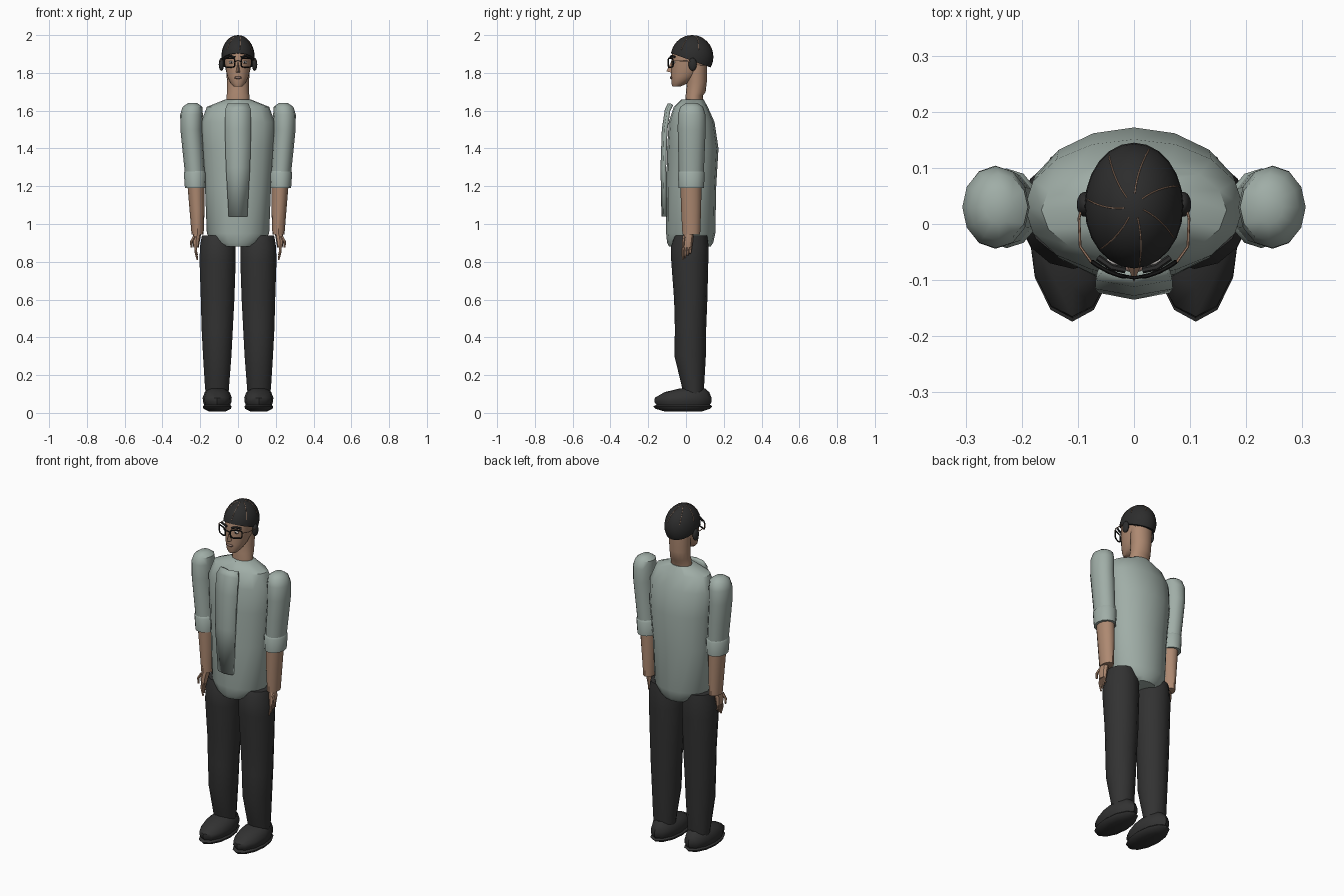
import bpy, bmesh
from math import sin, cos, pi, radians, sqrt
from mathutils import Vector

cube = bpy.data.objects.get("Cube")
if cube:
    bpy.data.objects.remove(cube)


def material(name, r, g, b):
    m = bpy.data.materials.new(name)
    m.use_nodes = True
    m.diffuse_color = (r, g, b, 1)
    m.node_tree.nodes["Principled BSDF"].inputs["Base Color"].default_value = (r, g, b, 1)
    return m


SHIRT = material("grey_green_cloth", .35, .42, .385)
SKIN = material("tan_skin", .42, .25, .165)
TROUSER = material("charcoal_cloth", .032, .032, .032)
HAIR = material("dark_hair", .026, .026, .026)
FRAME = material("black_plastic", .008, .008, .008)
LIP = material("muted_lip", .27, .17, .14)
WHITE = material("eye_white", .55, .52, .5)


def finish(ob, mat, angle=40):
    ob.data.materials.append(mat)
    bpy.ops.object.select_all(action='DESELECT')
    ob.select_set(True)
    bpy.context.view_layer.objects.active = ob
    if ob.type == 'CURVE':
        bpy.ops.object.convert(target='MESH')
    bpy.ops.object.shade_smooth_by_angle(angle=radians(angle))
    return ob


def from_bmesh(name, bm, mat, angle=40):
    bmesh.ops.recalc_face_normals(bm, faces=bm.faces)
    me = bpy.data.meshes.new(name)
    bm.to_mesh(me)
    bm.free()
    ob = bpy.data.objects.new(name, me)
    bpy.context.collection.objects.link(ob)
    return finish(ob, mat, angle)


def loft(name, rings, mat, side=1, sides=12, angle=40):
    """Closed skin through ellipses given as (z, cx, cy, rx, ry)."""
    bm = bmesh.new()
    loops = []
    for z, cx, cy, rx, ry in rings:
        turn = [2 * pi * i / sides for i in range(sides)]
        loops.append([bm.verts.new((side * (cx + rx * sin(t)), cy - ry * cos(t), z)) for t in turn])
    for a, b in zip(loops, loops[1:]):
        for i in range(sides):
            j = (i + 1) % sides
            bm.faces.new((a[i], a[j], b[j], b[i]))
    bm.faces.new(loops[0])
    bm.faces.new(loops[-1])
    return from_bmesh(name, bm, mat, angle)


def tube(name, points, radius, mat, side=1, cyclic=False, taper=1):
    cu = bpy.data.curves.new(name, 'CURVE')
    cu.dimensions = '3D'
    cu.bevel_depth = radius
    cu.bevel_resolution = 1
    cu.use_fill_caps = True
    sp = cu.splines.new('POLY')
    sp.points.add(len(points) - 1)
    for i, (p, (x, y, z)) in enumerate(zip(sp.points, points)):
        p.co = (side * x, y, z, 1)
        p.radius = 1 + (taper - 1) * i / (len(points) - 1)
    sp.use_cyclic_u = cyclic
    ob = bpy.data.objects.new(name, cu)
    bpy.context.collection.objects.link(ob)
    return finish(ob, mat)


def ball(name, centre, radii, mat, cut=None):
    """Ellipsoid, optionally trimmed below a plane (point, normal)."""
    bm = bmesh.new()
    bmesh.ops.create_uvsphere(bm, u_segments=24, v_segments=16, radius=1)
    for v in bm.verts:
        v.co = Vector(c + r * k for c, r, k in zip(centre, radii, v.co))
    if cut:
        bmesh.ops.bisect_plane(bm, geom=bm.verts[:] + bm.edges[:] + bm.faces[:],
                               plane_co=cut[0], plane_no=cut[1], clear_inner=True)
        bmesh.ops.holes_fill(bm, edges=[e for e in bm.edges if e.is_boundary])
    return from_bmesh(name, bm, mat)


# Shirt body
loft("shirt_body", [
    (.88, 0, .02, .1, .11), (.9, 0, .022, .13, .122), (.95, 0, .025, .165, .13),
    (1.2, 0, .028, .175, .132), (1.4, 0, .036, .19, .136), (1.54, 0, .03, .195, .121),
    (1.62, 0, .025, .165, .09), (1.66, 0, .035, .065, .058)], SHIRT, sides=16)

# Raised button panel on the chest
bm = bmesh.new()
rows = []
for z, w, y in [(1.04, .045, -.1), (1.3, .06, -.105), (1.5, .066, -.098),
                (1.6, .065, -.083), (1.63, .052, -.068)]:
    rows.append([bm.verts.new((k * w, y - .012 * (1 - abs(k)), z)) for k in (-1, 0, 1)])
for a, b in zip(rows, rows[1:]):
    for i in range(2):
        bm.faces.new((a[i], a[i + 1], b[i + 1], b[i]))
panel = from_bmesh("shirt_panel", bm, SHIRT)
solid = panel.modifiers.new("thickness", 'SOLIDIFY')
solid.thickness = .018
solid.offset = 1 if panel.data.polygons[0].normal.y < 0 else -1

# Limbs, one set per side
for tag, s in (("left", 1), ("right", -1)):
    loft(tag + "_sleeve", [
        (1.26, .227, .028, .053, .066), (1.38, .237, .029, .056, .07), (1.5, .247, .03, .058, .074),
        (1.58, .246, .03, .06, .073), (1.62, .241, .03, .052, .06), (1.64, .24, .03, .025, .03)], SHIRT, s)
    loft(tag + "_cuff", [(1.19, .225, .028, .056, .067), (1.27, .227, .028, .06, .071),
                         (1.28, .228, .028, .053, .066)], SHIRT, s)
    loft(tag + "_forearm", [(.945, .214, .028, .032, .047), (1.08, .217, .027, .04, .053),
                            (1.21, .222, .026, .046, .056)], SKIN, s)
    loft(tag + "_hand", [(.875, .222, .006, .014, .026), (.91, .222, .008, .02, .029),
                         (.96, .215, .015, .022, .026)], SKIN, s, sides=8)
    for i in range(4):
        y = -.014 + .013 * i
        tip = .81 + .012 * i
        tube(f"{tag}_finger_{i + 1}", [(.222, y, .885), (.224, y - .003, .85), (.215, y - .003, tip)],
             .008, SKIN, s, taper=.6)
    tube(tag + "_thumb", [(.23, -.01, .935), (.248, -.014, .905), (.246, -.016, .875)], .008, SKIN, s, taper=.7)

    loft(tag + "_trouser_leg", [
        (.1, .111, .04, .062, .053), (.16, .111, .035, .067, .062), (.3, .11, .022, .077, .083),
        (.45, .11, .024, .085, .083), (.6, .108, .025, .091, .088), (.8, .108, .02, .098, .098),
        (.88, .108, .02, .096, .1), (.94, .11, .027, .083, .085)], TROUSER, s, sides=14)
    loft(tag + "_shoe", [
        (.04, .11, -.015, .068, .14), (.06, .11, -.016, .076, .152), (.08, .11, -.015, .077, .15),
        (.11, .11, .005, .066, .118), (.13, .11, .035, .04, .065)], TROUSER, s)
    loft(tag + "_shoe_sole", [(.008, .11, -.015, .045, .1), (.022, .11, -.017, .072, .145),
                              (.034, .11, -.017, .077, .157), (.042, .11, -.015, .068, .145)], TROUSER, s)

# Neck and head
loft("neck", [(1.62, 0, .042, .063, .045), (1.68, 0, .044, .06, .046), (1.7, 0, .052, .058, .052),
              (1.75, 0, .057, .058, .053), (1.84, 0, .06, .064, .05)], SKIN, sides=16)
loft("head", [(1.728, 0, -.05, .022, .022), (1.745, 0, -.035, .04, .042), (1.78, 0, -.01, .056, .069),
              (1.82, 0, .01, .066, .088), (1.87, 0, .022, .073, .099), (1.92, 0, .03, .077, .102),
              (1.97, 0, .03, .055, .07)], SKIN, sides=20)
bm = bmesh.new()
nose = [bm.verts.new(p) for p in [(0, -.078, 1.862), (-.014, -.07, 1.8), (.014, -.07, 1.8),
                                  (0, -.104, 1.808)]]
for f in ((0, 1, 3), (0, 3, 2), (1, 2, 3), (0, 2, 1)):
    bm.faces.new([nose[i] for i in f])
from_bmesh("nose", bm, SKIN)
ball("lips", (0, -.076, 1.775), (.02, .01, .007), LIP)

# Hair cap with thin partings that swirl from the crown
centre, radii = Vector((0, .032, 1.885)), (.088, .113, .115)
ball("hair", centre, radii, HAIR, ((0, .03, 1.865), Vector((0, .36, 1))))
for i in range(7):
    path = []
    for k in range(9):
        tilt = .2 + .13 * k
        turn = 2 * pi * i / 7 + .35 * sin(tilt)
        ray = (sin(tilt) * sin(turn), sin(tilt) * cos(turn), cos(tilt))
        path.append(tuple(c + r * q * .997 for c, r, q in zip(centre, radii, ray)))
    tube(f"hair_parting_{i + 1}", path, .0012, SKIN)

# Ears, eyes, brows and spectacles
for tag, s in (("left", 1), ("right", -1)):
    ball(tag + "_ear", (s * .088, .035, 1.845), (.014, .022, .034), HAIR)
    ball(tag + "_eye", (s * .036, -.066, 1.856), (.013, .008, .007), WHITE)
    ball(tag + "_pupil", (s * .036, -.0725, 1.856), (.005, .003, .005), FRAME)
    tube(tag + "_brow", [(.016, -.082, 1.883), (.04, -.077, 1.89), (.064, -.06, 1.884)], .006, HAIR, s)
    rim = []
    for i in range(16):
        c, d = cos(2 * pi * i / 16), sin(2 * pi * i / 16)
        x = .045 + .029 * c / sqrt(max(abs(c), .1)) if c else .045
        z = 1.854 + .024 * d / sqrt(max(abs(d), .1))
        rim.append((x, -.095 + 5 * x * x, z))
    tube(tag + "_spectacle_rim", rim, .004, FRAME, s, cyclic=True)
    tube(tag + "_spectacle_arm", [(.076, -.068, 1.864), (.096, -.04, 1.864), (.098, .01, 1.862),
                                  (.093, .03, 1.86)], .0025, SKIN, s)
tube("spectacle_bridge", [(-.017, -.093, 1.86), (0, -.096, 1.865), (.017, -.093, 1.86)], .003, FRAME)
